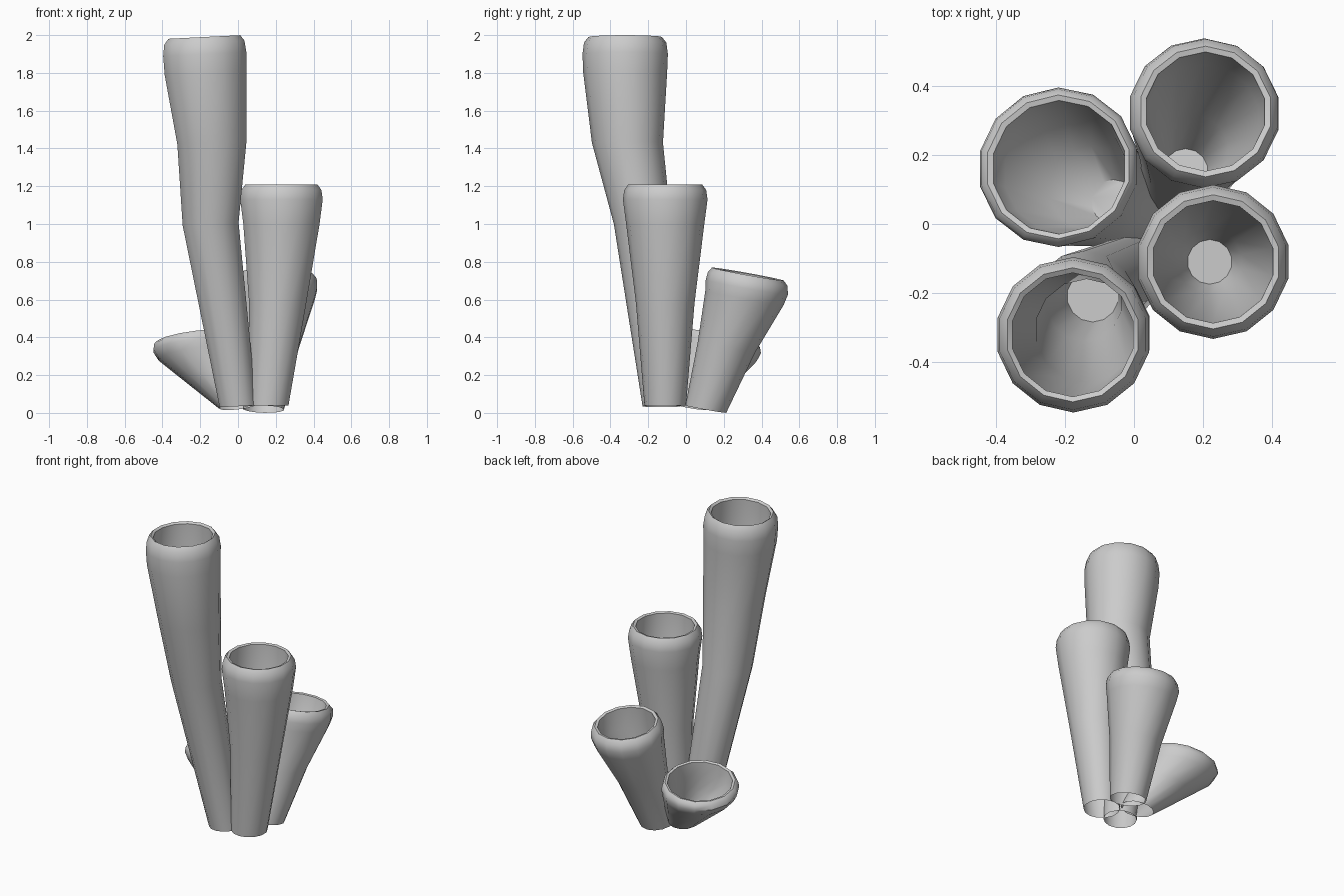
import bpy, bmesh
from math import cos, sin, pi
from mathutils import Vector

SIDES = 14


def tube(name, normal, outer, inner):
    """Loft a hollow tube: up the outside, over the rim, down inside to a floor.
    Each station is (x, y, z, radius); all rings lie square to the normal."""
    n = Vector(normal).normalized()
    u = Vector((1, 0, 0))
    u = (u - n * u.dot(n)).normalized()
    v = n.cross(u)
    bm = bmesh.new()
    rings = []
    for x, y, z, r in outer + inner:
        c = Vector((x, y, z))
        rings.append([bm.verts.new(c + r * (u * cos(a) + v * sin(a)))
                      for a in (pi / 2 + 2 * pi * i / SIDES for i in range(SIDES))])
    for lo, hi in zip(rings, rings[1:]):
        for i in range(SIDES):
            j = (i + 1) % SIDES
            bm.faces.new((lo[i], lo[j], hi[j], hi[i]))
    bm.faces.new(rings[-1])
    me = bpy.data.meshes.new(name)
    bm.to_mesh(me)
    bm.free()
    ob = bpy.data.objects.new(name, me)
    bpy.context.collection.objects.link(ob)
    bpy.ops.object.select_all(action='DESELECT')
    ob.select_set(True)
    bpy.context.view_layer.objects.active = ob
    bpy.ops.object.shade_smooth_by_angle(angle=0.7)


# Tallest tube, front left
tube("tall_tube", (-0.05, 0, 1),
     [(0, -.13, .035, .10), (-.145, -.23, 1.0, .152), (-.138, -.31, 1.43, .188),
      (-.172, -.322, 1.80, .222), (-.176, -.322, 1.90, .226),
      (-.178, -.322, 1.96, .218), (-.178, -.322, 1.99, .195)],
     [(-.178, -.322, 1.98, .180), (-.175, -.322, 1.85, .182), (-.138, -.31, 1.43, .15),
      (-.145, -.23, 1.0, .11), (-.12, -.21, .8, .075)])

# Second tube, front right
tube("medium_tube", (0, 0, 1),
     [(.16, -.11, .04, .11), (.21, -.11, .58, .155), (.23, -.11, 1.0, .207),
      (.23, -.11, 1.13, .224), (.23, -.11, 1.18, .217), (.23, -.11, 1.21, .195)],
     [(.23, -.11, 1.205, .178), (.23, -.11, 1.05, .175), (.22, -.11, .6, .095),
      (.22, -.11, .5, .065)])

# Third tube, leaning back right
tube("short_tube", (.03, .18, 1),
     [(.135, .105, .02, .11), (.17, .215, .35, .155), (.20, .31, .61, .211),
      (.204, .322, .665, .221), (.208, .327, .71, .214), (.208, .327, .735, .193)],
     [(.208, .327, .73, .176), (.20, .30, .60, .168), (.17, .215, .35, .105),
      (.15, .155, .18, .065)])

# Shortest cup, flaring back left
tube("cup_tube", (-.12, .17, 1),
     [(0, .03, .035, .10), (-.125, .105, .20, .172), (-.205, .155, .31, .222),
      (-.22, .165, .355, .235), (-.222, .167, .385, .228), (-.22, .166, .40, .212)],
     [(-.218, .165, .395, .197), (-.20, .15, .31, .18), (-.125, .105, .20, .125),
      (-.06, .065, .12, .065)])
